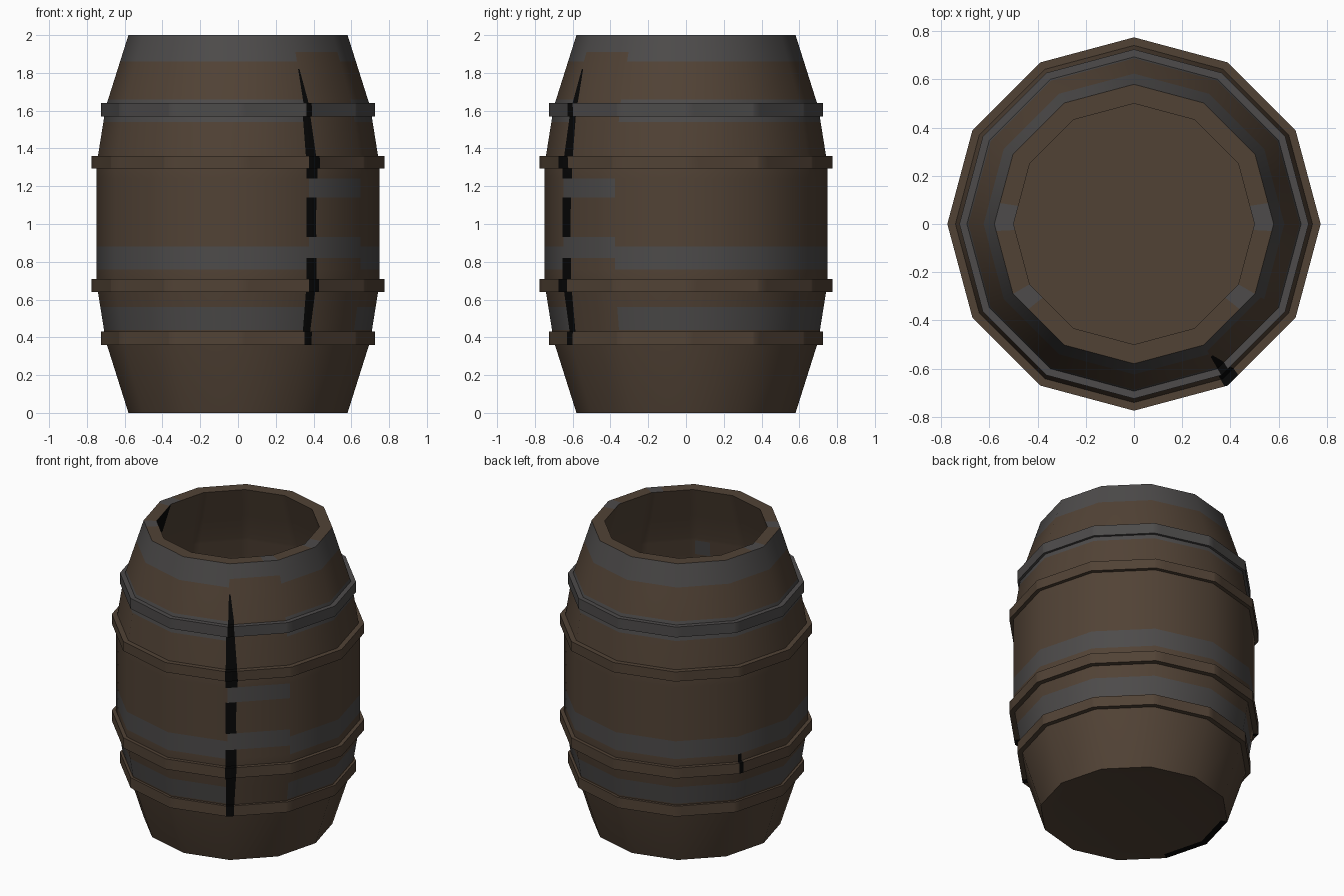
import bpy, bmesh, math

if "Cube" in bpy.data.objects:
    bpy.data.objects.remove(bpy.data.objects["Cube"])

SIDES = 12
GAP_FACE = 10       # the stave at -60..-30 degrees with the crack and odd paint


def material(name, rgb):
    m = bpy.data.materials.new(name)
    m.diffuse_color = (*rgb, 1)
    m.use_nodes = True
    m.node_tree.nodes["Principled BSDF"].inputs["Base Color"].default_value = m.diffuse_color
    return m


MATS = [material("brown_wood", (0.083, 0.055, 0.036)),
        material("grey_metal", (0.074, 0.070, 0.069)),
        material("black_crack", (0.002, 0.002, 0.002))]
BROWN, GREY, BLACK = range(3)


def lerp_table(table, z):
    for (a, va), (b, vb) in zip(table, table[1:]):
        if z <= b:
            return va + (vb - va) * max(0, z - a) / (b - a)
    return table[-1][1]


BELLY = [(0, .58), (.38, .70), (.65, .743), (.7, .75), (1.3, .75),
         (1.35, .743), (1.62, .70), (2, .58)]
CRACK = [(.38, .10), (.7, .15), (1.05, .14), (1.3, .17), (1.54, .12), (1.66, .10), (1.82, .03)]


def crack_cuts(face, z):
    """Positions along one side: crack strip, plain wood, thin crack strip."""
    w = .08 if face == 5 else lerp_table(CRACK, z)
    return [0, w, .97]


def lathe(name, profile, cuts, rule):
    """Turn a (radius, z) profile into a 12-sided part, coloured by rule."""
    bm = bmesh.new()
    rows = []
    for r, z in profile:
        row = []
        for f in range(SIDES):
            a, b = math.tau * f / SIDES, math.tau * (f + 1) / SIDES
            for t in cuts(f, z):
                row.append(bm.verts.new((r * (math.cos(a) * (1 - t) + math.cos(b) * t),
                                         r * (math.sin(a) * (1 - t) + math.sin(b) * t), z)))
        rows.append(row)
    n = len(rows[0])
    per = n // SIDES
    for k in range(len(rows) - 1):
        lo, hi = rows[k], rows[k + 1]
        z = (profile[k][1] + profile[k + 1][1]) / 2
        for c in range(n):
            d = (c + 1) % n
            face = bm.faces.new((lo[c], lo[d], hi[d], hi[c]))
            face.material_index = rule(c // per, c % per, z, k)
    bmesh.ops.remove_doubles(bm, verts=bm.verts, dist=1e-5)
    me = bpy.data.meshes.new(name)
    bm.to_mesh(me)
    bm.free()
    for m in MATS:
        me.materials.append(m)
    ob = bpy.data.objects.new(name, me)
    bpy.context.collection.objects.link(ob)
    bpy.context.view_layer.objects.active = ob
    ob.select_set(True)
    bpy.ops.object.shade_smooth_by_angle(angle=math.radians(35))
    ob.select_set(False)
    return ob


def inside(z, spans):
    return any(a < z < b for a, b in spans)


def paint(face, strip, z, k=0):
    """Grey bands, the long crack at -60 degrees and the short one at 150."""
    if (face, strip) in ((GAP_FACE, 0), (GAP_FACE - 1, 2)):
        top = 1.82 if face == GAP_FACE else 1.6
        if inside(z, [(.38, .82), (.93, 1.14), (1.24, top)]):
            return BLACK
    if (face, strip) == (5, 0) and .65 < z < .76:
        return BLACK
    if face == GAP_FACE:
        bands = [(.82, .93), (1.14, 1.24), (1.91, 2)]
    else:
        bands = [(.44, .56), (.76, .88), (1.54, 1.66), (1.86, 2)]
    return GREY if inside(z, bands) else BROWN


# Outer staves, shaded as one smooth round belly
heights = [0, .38, .44, .56, .65, .7, .76, .82, .88, .93, 1.05, 1.14, 1.24,
           1.3, 1.35, 1.54, 1.62, 1.66, 1.82, 1.86, 1.91, 2]
staves = lathe("staves", [(lerp_table(BELLY, z), z) for z in heights], crack_cuts, paint)
normals = []
for v in staves.data.vertices:
    x, y, z = v.co
    lo, hi = max(z - .05, 0), min(z + .05, 2)
    slope = (lerp_table(BELLY, hi) - lerp_table(BELLY, lo)) / (hi - lo)
    s = math.hypot(1, slope)
    r = math.hypot(x, y)
    normals.append((x / r / s, y / r / s, -slope / s))
staves.data.normals_split_custom_set_from_vertices(normals)

# Four hoops; the upper one is grey
for name, z0, z1, r in (("lower_hoop", .36, .43, .725), ("lower_middle_hoop", .64, .71, .775),
                        ("upper_middle_hoop", 1.295, 1.36, .775), ("upper_hoop", 1.57, 1.64, .725)):
    def hoop_paint(face, strip, z, k, zc=(z0 + z1) / 2, top=name == "upper_hoop"):
        colour = paint(face, strip, zc)
        return colour if colour == BLACK else (GREY if top else BROWN)
    lathe(name, [(lerp_table(BELLY, z0) - .005, z0), (r, z0), (r, z1),
                 (lerp_table(BELLY, z1) - .005, z1)], crack_cuts, hoop_paint)


# Rim, inner wall following the belly, and floor
def lining_paint(face, strip, z, k):
    if k == 0:
        patches = {0: (0, 1), 11: (4,), 5: (3, 4), 6: (0,), 10: (3, 4), 7: (0, 1)}
        return GREY if strip in patches.get(face, ()) else BROWN
    if face == 6 and 1.8 < z < 2:
        return BLACK
    if face == 9 and strip > 2 and 1.5 < z < 1.6:
        return GREY
    return BROWN


wall = [(lerp_table(BELLY, z) - .08, z) for z in (2, 1.8, 1.62, 1.6, 1.5, 1.3, .7, .38, .06)]
lathe("rim_and_lining", [(.58, 2)] + wall + [(0, .06)],
      lambda f, z: [0, .1, .3, .7, .9], lining_paint)

# Underside: slightly inset disc with a dark split at the left edge
lathe("base", [(0, .01), (.5, .01), (.54, .005), (.58, 0)], lambda f, z: [0],
      lambda f, s, z, k: BLACK if k == 2 and f in (5, 6) else BROWN)
